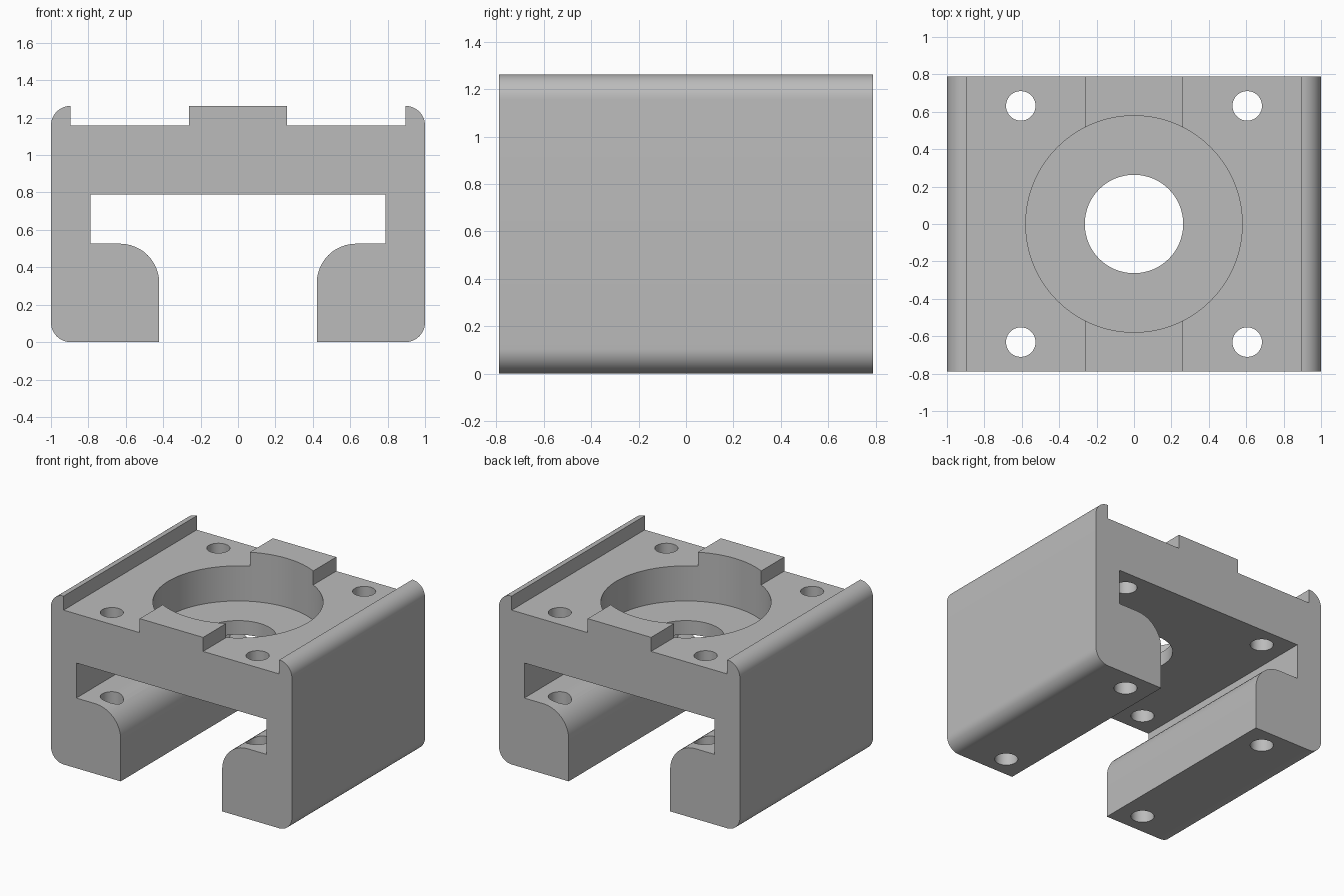
import bpy, bmesh
from math import cos, sin, radians

if "Cube" in bpy.data.objects:
    bpy.data.objects.remove(bpy.data.objects["Cube"], do_unlink=True)

U = 2 / 38          # one design unit: the block is 38 wide
DEPTH = 30

grey = bpy.data.materials.new("plain grey")
grey.use_nodes = True
grey.diffuse_color = (0.5, 0.5, 0.5, 1)
grey.node_tree.nodes["Principled BSDF"].inputs["Base Color"].default_value = (0.5, 0.5, 0.5, 1)


def arc(cx, cz, r, start, end, steps=12):
    angles = [radians(start + (end - start) * i / steps) for i in range(steps + 1)]
    return [(cx + r * cos(a), cz + r * sin(a)) for a in angles]


def make_object(name, bm):
    mesh = bpy.data.meshes.new(name)
    bmesh.ops.recalc_face_normals(bm, faces=bm.faces)
    bm.to_mesh(mesh)
    bm.free()
    mesh.materials.append(grey)
    obj = bpy.data.objects.new(name, mesh)
    bpy.context.collection.objects.link(obj)
    return obj


def extrude_profile(name, points, depth):
    bm = bmesh.new()
    verts = [bm.verts.new((x * U, -depth / 2 * U, z * U)) for x, z in points]
    face = bm.faces.new(verts)
    new = bmesh.ops.extrude_face_region(bm, geom=[face])["geom"]
    moved = [v for v in new if isinstance(v, bmesh.types.BMVert)]
    bmesh.ops.translate(bm, verts=moved, vec=(0, depth * U, 0))
    return make_object(name, bm)


def drill(target, x, y, radius, bottom, top, segments):
    bm = bmesh.new()
    bmesh.ops.create_cone(bm, cap_ends=True, segments=segments, radius1=radius * U,
                          radius2=radius * U, depth=(top - bottom) * U)
    bmesh.ops.translate(bm, verts=bm.verts, vec=(x * U, y * U, (top + bottom) / 2 * U))
    cutter = make_object("drill_cutter", bm)
    cutter.hide_render = True
    mod = target.modifiers.new("drill", 'BOOLEAN')
    mod.operation = 'DIFFERENCE'
    mod.solver = 'EXACT'
    mod.object = cutter
    bpy.context.view_layer.objects.active = target
    bpy.ops.object.modifier_apply(modifier=mod.name)
    bpy.data.objects.remove(cutter, do_unlink=True)


# Half section: centre pad, edge lip, outer wall, leg, slot
half = [(5, 24), (5, 22), (17, 22)]
half += arc(17, 22, 2, 90, 0)
half += arc(17, 2, 2, 0, -90)
half += [(8, 0)]
half += arc(12, 6, 4, 180, 90)
half += [(15, 10), (15, 15)]
section = half + [(-x, z) for x, z in reversed(half)]
block = extrude_profile("slotted_block", section, DEPTH)

# Bearing recess, centre bore and four bolt holes through plate and legs
drill(block, 0, 0, 11, 17, 30, 96)
drill(block, 0, 0, 5, 12, 20, 64)
for sx in (-1, 1):
    for sy in (-1, 1):
        drill(block, sx * 11.5, sy * 12, 1.5, -2, 28, 40)

bpy.ops.object.select_all(action='DESELECT')
block.select_set(True)
bpy.context.view_layer.objects.active = block
bpy.ops.object.shade_smooth_by_angle(angle=radians(30))
